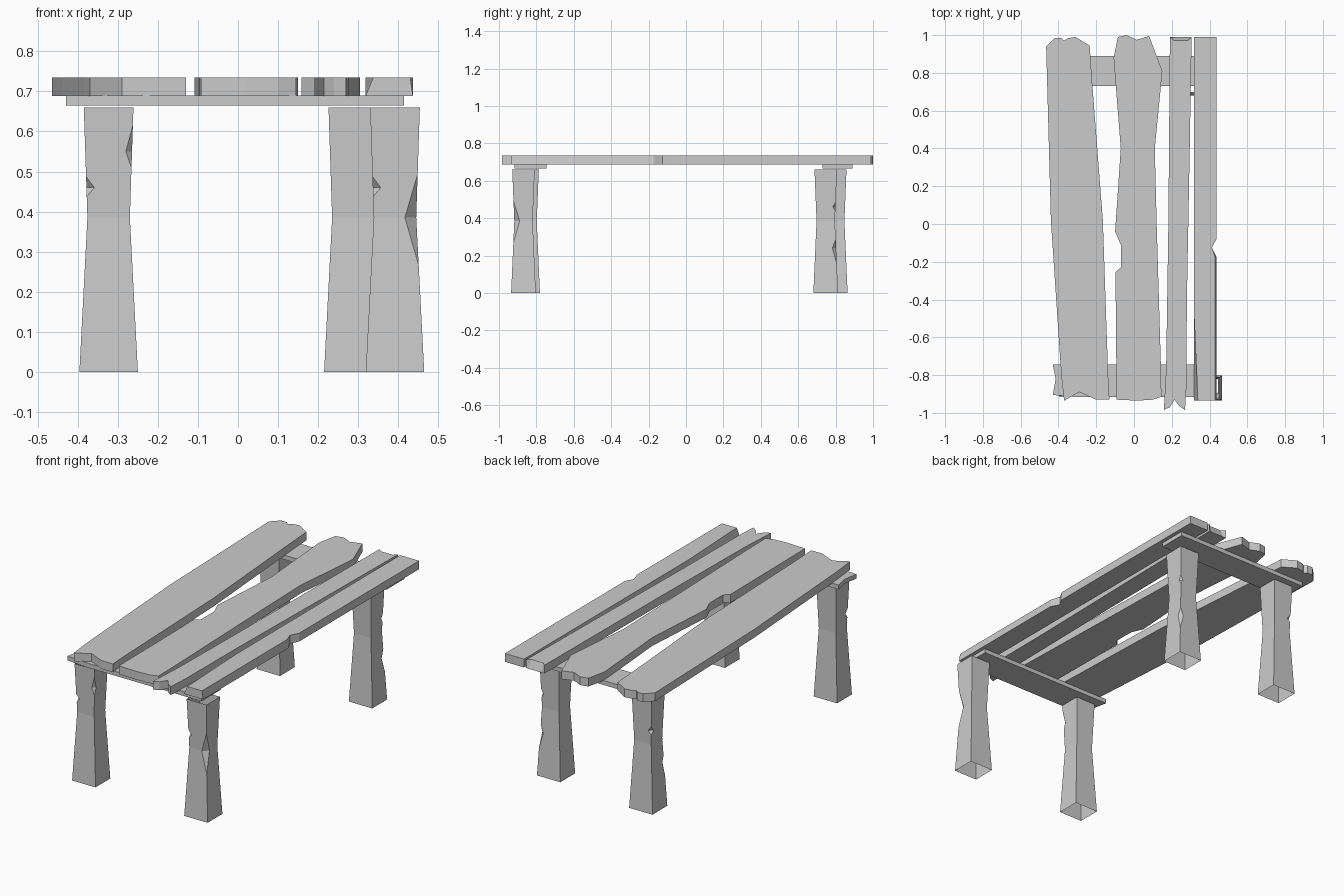
import bpy, bmesh
from mathutils import Vector

if "Cube" in bpy.data.objects:
    bpy.data.objects.remove(bpy.data.objects["Cube"])


def add_object(name, bm):
    bmesh.ops.recalc_face_normals(bm, faces=bm.faces)
    mesh = bpy.data.meshes.new(name)
    bm.to_mesh(mesh)
    bm.free()
    obj = bpy.data.objects.new(name, mesh)
    bpy.context.collection.objects.link(obj)
    return obj


def loft(bm, rings):
    """Closed solid through rings of equal vertex count."""
    loops = [[bm.verts.new(p) for p in ring] for ring in rings]
    n = len(loops[0])
    for a, b in zip(loops, loops[1:]):
        for i in range(n):
            j = (i + 1) % n
            bm.faces.new((a[i], a[j], b[j], b[i]))
    bm.faces.new(loops[0])
    bm.faces.new(loops[-1])


def board(name, outline, z0, z1, top_moves={}):
    """Extruded outline; top_moves shifts single top corners for worn edges."""
    top = [top_moves.get(i, p) for i, p in enumerate(outline)]
    bm = bmesh.new()
    loft(bm, [[(x, y, z0) for x, y in outline], [(x, y, z1) for x, y in top]])
    return add_object(name, bm)


def leg(name, cx, cy, chips):
    """Waisted square leg with V-shaped chips: (sign x, sign y, z, depth, half height)."""
    levels = [(0, .073, .066), (.385, .053, .049), (.66, .062, .06)]
    bm = bmesh.new()
    loft(bm, [[(cx + sx * hx, cy + sy * hy, z) for sx, sy in
               ((-1, -1), (1, -1), (1, 1), (-1, 1))] for z, hx, hy in levels])
    obj = add_object(name, bm)
    cutters = []
    for sx, sy, z, depth, half in chips:
        (za, xa, ya), (zb, xb, yb) = levels[:2] if z < .385 else levels[1:]
        t = (z - za) / (zb - za)
        corner = Vector((cx + sx * (xa + (xb - xa) * t), cy + sy * (ya + (yb - ya) * t), z))
        out = Vector((sx, sy, 0)).normalized()
        side = Vector((-out.y, out.x, 0)) * .1
        tri = [corner - out * depth,
               corner + out * depth + Vector((0, 0, 2 * half)),
               corner + out * depth - Vector((0, 0, 2 * half))]
        cb = bmesh.new()
        loft(cb, [[p - side for p in tri], [p + side for p in tri]])
        cutter = add_object("chip_cutter", cb)
        cutter.hide_render = True
        cutters.append(cutter)
        mod = obj.modifiers.new("chip", 'BOOLEAN')
        mod.operation, mod.solver, mod.object = 'DIFFERENCE', 'EXACT', cutter
    # bake the chips, then open the hidden ends of the leg
    deps = bpy.context.evaluated_depsgraph_get()
    mesh = bpy.data.meshes.new_from_object(obj.evaluated_get(deps))
    obj.modifiers.clear()
    obj.data = mesh
    for c in cutters:
        bpy.data.objects.remove(c)
    bm = bmesh.new()
    bm.from_mesh(mesh)
    ends = [f for f in bm.faces if all(v.co.z < .001 for v in f.verts)
            or all(v.co.z > .659 for v in f.verts)]
    bmesh.ops.delete(bm, geom=ends, context='FACES')
    bm.to_mesh(mesh)
    bm.free()


# table top planks
Z0, Z1 = .688, .735
board("left_plank", [
    (-.465, .94), (-.44, .02), (-.385, -.8), (-.37, -.935), (-.29, -.89), (-.2, -.93),
    (-.13, -.93), (-.137, -.8), (-.165, .02), (-.22, .73), (-.235, .945), (-.31, .99),
    (-.35, .983), (-.37, .97), (-.385, .985), (-.42, .985)], Z0, Z1)
board("middle_plank", [
    (-.085, .99), (-.108, .88), (-.07, .4), (-.1, -.04), (-.07, -.11), (-.07, -.23),
    (-.098, -.255), (-.092, -.93), (.02, -.935), (.1, -.93), (.145, -.915), (.142, -.74),
    (.12, 0), (.11, .4), (.15, .81), (.08, .995), (.015, .975), (-.04, 1)], Z0, Z1)
board("narrow_plank", [
    (.19, .99), (.182, 0), (.17, -.77), (.158, -.985), (.19, -.97), (.215, -.93),
    (.24, -.965), (.27, -.985), (.277, -.87), (.28, -.4), (.295, .4), (.305, .99),
    (.29, .99), (.21, .99)], Z0, Z1, {12: (.285, .972), 13: (.21, .972)})
board("right_plank", [
    (.318, .99), (.318, -.48), (.318, -.935), (.437, -.935), (.437, -.175),
    (.412, -.125), (.437, -.08), (.437, .99)], Z0, Z1,
    {2: (.338, -.935), 3: (.43, -.935), 4: (.43, -.175)})

# cross boards under the planks
board("front_cross_board", [
    (-.43, -.745), (-.415, -.82), (-.43, -.905), (-.3, -.917), (.415, -.917), (.415, -.745)],
    .665, .69)
board("back_cross_board", [
    (-.43, .73), (-.43, .89), (.415, .89), (.415, .73)], .665, .69)

# legs
leg("front_left_leg", -.323, -.847, [(1, -1, .55, .011, .05), (-1, -1, .46, .014, .025)])
leg("front_right_leg", .392, -.869, [(1, -1, .385, .02, .085), (-1, -1, .46, .014, .025)])
leg("back_right_leg", .288, .747, [(1, 1, .24, .014, .06), (1, 1, .46, .01, .025)])
leg("back_left_leg", -.323, .798, [(-1, 1, .46, .014, .025), (-1, -1, .25, .01, .05)])
